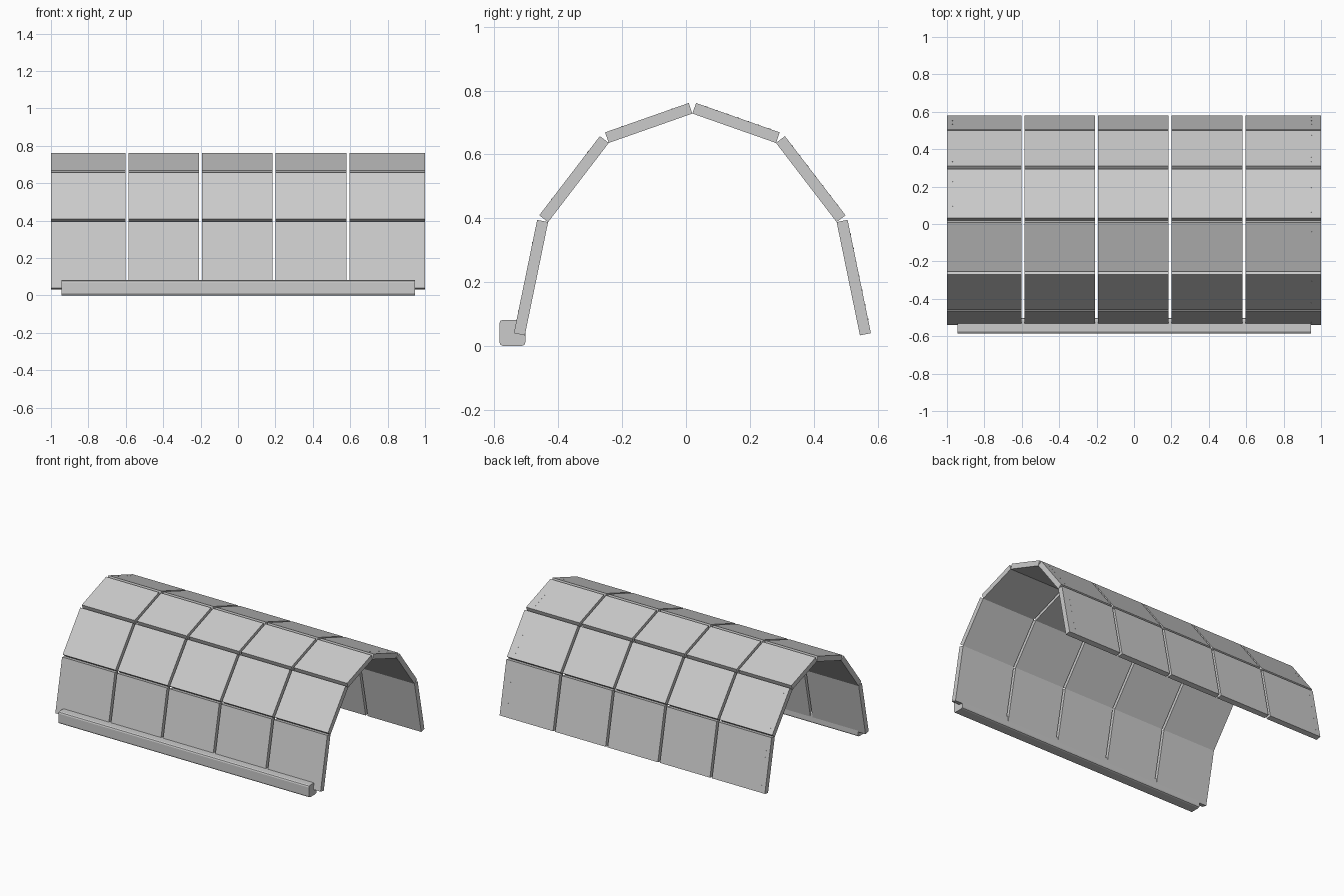
import bpy, bmesh
from mathutils import Vector, Matrix

cube = bpy.data.objects.get("Cube")
if cube:
    bpy.data.objects.remove(cube, do_unlink=True)

grey = bpy.data.materials.new("light_grey")
grey.use_nodes = True
colour = (0.6, 0.6, 0.6, 1)
grey.diffuse_color = colour
grey.node_tree.nodes["Principled BSDF"].inputs["Base Color"].default_value = colour

THICK = 0.035
RIDGE_Y = 0.02
# Inner line of the arch, from the front foot to the ridge (y, z)
half = [(-0.505, 0.033), (-0.432, 0.388), (-0.242, 0.636), (RIDGE_Y, 0.728)]
arch = half + [(2 * RIDGE_Y - y, z) for y, z in reversed(half[:-1])]
columns = [(-1, -0.602), (-0.586, -0.209), (-0.193, 0.185), (0.201, 0.581), (0.597, 1)]
rows = ["front_wall", "front_haunch", "front_roof", "back_roof", "back_haunch", "back_wall"]


def finish(name, bm):
    mesh = bpy.data.meshes.new(name)
    bmesh.ops.recalc_face_normals(bm, faces=bm.faces)
    bm.to_mesh(mesh)
    bm.free()
    mesh.materials.append(grey)
    obj = bpy.data.objects.new(name, mesh)
    bpy.context.scene.collection.objects.link(obj)
    return obj


def add_box(bm, centre, size, turn=Matrix.Identity(4)):
    bmesh.ops.create_cube(bm, size=1, matrix=Matrix.Translation(centre) @ turn
                          @ Matrix.Diagonal((*size, 1)))


def frame(a, b):
    """Return the panel's along and outward directions and its rotation."""
    along = (b - a).normalized()
    out = Vector((1, 0, 0)).cross(along)
    turn = Matrix((Vector((1, 0, 0)), along, out)).transposed().to_4x4()
    return along, out, turn


# Shell: flat panels, six rows around the arch and five along it
for row, p, q in zip(rows, arch, arch[1:]):
    a, b = Vector((0, *p)), Vector((0, *q))
    along, out, turn = frame(a, b)
    for i, (x0, x1) in enumerate(columns):
        bm = bmesh.new()
        centre = (a + b) / 2 + out * THICK / 2 + Vector(((x0 + x1) / 2, 0, 0))
        add_box(bm, centre, (x1 - x0, (b - a).length, THICK), turn)
        finish(f"{row}_panel_{i + 1}", bm)

    # Small bolt heads along the end panels
    back = row.startswith("back")
    spots = [k / 8 for k in range(1, 8)] if back else [0.2, 0.8]
    bm = bmesh.new()
    for x in ([-0.97, 0.95] if back else [0.95]):
        for t in spots:
            spot = a.lerp(b, t) + out * THICK + Vector((x, 0, 0))
            bmesh.ops.create_cone(bm, cap_ends=True, segments=6, radius1=0.003,
                                  radius2=0.003, depth=0.002,
                                  matrix=Matrix.Translation(spot) @ turn)
    finish(f"{row}_bolts", bm)

# Foot beam along the front wall
bm = bmesh.new()
add_box(bm, Vector((0, -0.544, 0.041)), (1.89, 0.082, 0.082))
beam = finish("foot_beam", bm)
edges = [e for e in beam.data.edges
         if abs(beam.data.vertices[e.vertices[0]].co.x
                - beam.data.vertices[e.vertices[1]].co.x) > 1]
weights = beam.data.attributes.new("bevel_weight_edge", "FLOAT", "EDGE")
for e in edges:
    weights.data[e.index].value = 1
bevel = beam.modifiers.new("soft_corners", "BEVEL")
bevel.limit_method = "WEIGHT"
bevel.width = 0.012
bevel.segments = 2
